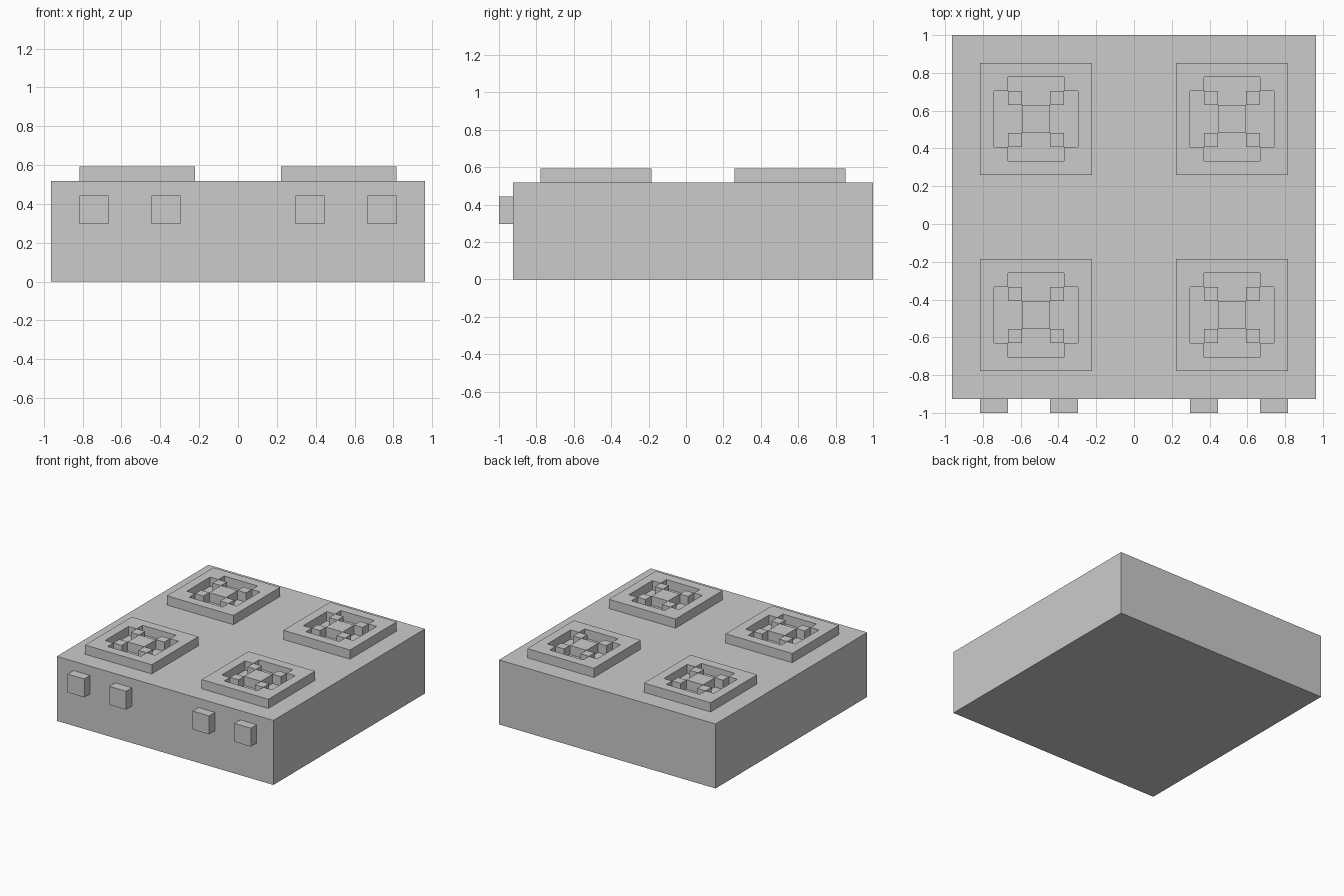
import bpy
import bmesh
from mathutils import Vector

if "Cube" in bpy.data.objects:
    bpy.data.objects.remove(bpy.data.objects["Cube"])

U = 2 / 27  # the model sits on a regular 27-step grid


def finish(bm, name):
    bmesh.ops.recalc_face_normals(bm, faces=bm.faces[:])
    mesh = bpy.data.meshes.new(name)
    bm.to_mesh(mesh)
    bm.free()
    return mesh


def place(name, mesh, loc=(0, 0, 0)):
    obj = bpy.data.objects.new(name, mesh)
    obj.location = Vector(loc) * U
    bpy.context.collection.objects.link(obj)
    return obj


def box_mesh(name, size):
    """Box centred in x and y, standing on z = 0, size in grid steps."""
    bm = bmesh.new()
    bmesh.ops.create_cube(bm, size=1)
    for v in bm.verts:
        v.co = Vector((v.co.x * size[0], v.co.y * size[1],
                       (v.co.z + 0.5) * size[2])) * U
    return finish(bm, name)


def plate_mesh(name, loops, height):
    """Flat plate from an outline and a hole, extruded upward."""
    bm = bmesh.new()
    edges = []
    for loop in loops:
        vs = [bm.verts.new((x * U, y * U, 0)) for x, y in loop]
        edges += [bm.edges.new((a, b)) for a, b in zip(vs, vs[1:] + vs[:1])]
    bmesh.ops.triangle_fill(bm, use_beauty=True, edges=edges, normal=(0, 0, 1))
    res = bmesh.ops.extrude_face_region(bm, geom=bm.faces[:],
                                        use_keep_orig=True)
    top = [g for g in res["geom"] if isinstance(g, bmesh.types.BMVert)]
    bmesh.ops.translate(bm, verts=top, vec=(0, 0, height * U))
    return finish(bm, name)


# Stove body
place("stove_body", box_mesh("stove_body", (26, 26, 7)), (0, 0.5, 0))

# Shared burner meshes: frame with a notched-corner opening, centre, prongs
outer = [(-4, -4), (4, -4), (4, 4), (-4, 4)]
hole = [(-2, -3), (2, -3), (2, -2), (3, -2), (3, 2), (2, 2),
        (2, 3), (-2, 3), (-2, 2), (-3, 2), (-3, -2), (-2, -2)]
frame = plate_mesh("burner_frame", [outer, hole], 1)
centre = box_mesh("burner_centre", (2, 2, 1))
prong = box_mesh("burner_prong", (1, 1, 1))
knob = box_mesh("control_knob", (2, 1, 2))

# Four burners
for bx in (-7, 7):
    for by in (-6.5, 7.5):
        place("burner_frame", frame, (bx, by, 7))
        place("burner_centre", centre, (bx, by, 7))
        for dx in (-1.5, 1.5):
            for dy in (-1.5, 1.5):
                place("burner_prong", prong, (bx + dx, by + dy, 7))

# Control knobs on the front
for kx in (-10, -5, 5, 10):
    place("control_knob", knob, (kx, -13, 4))
